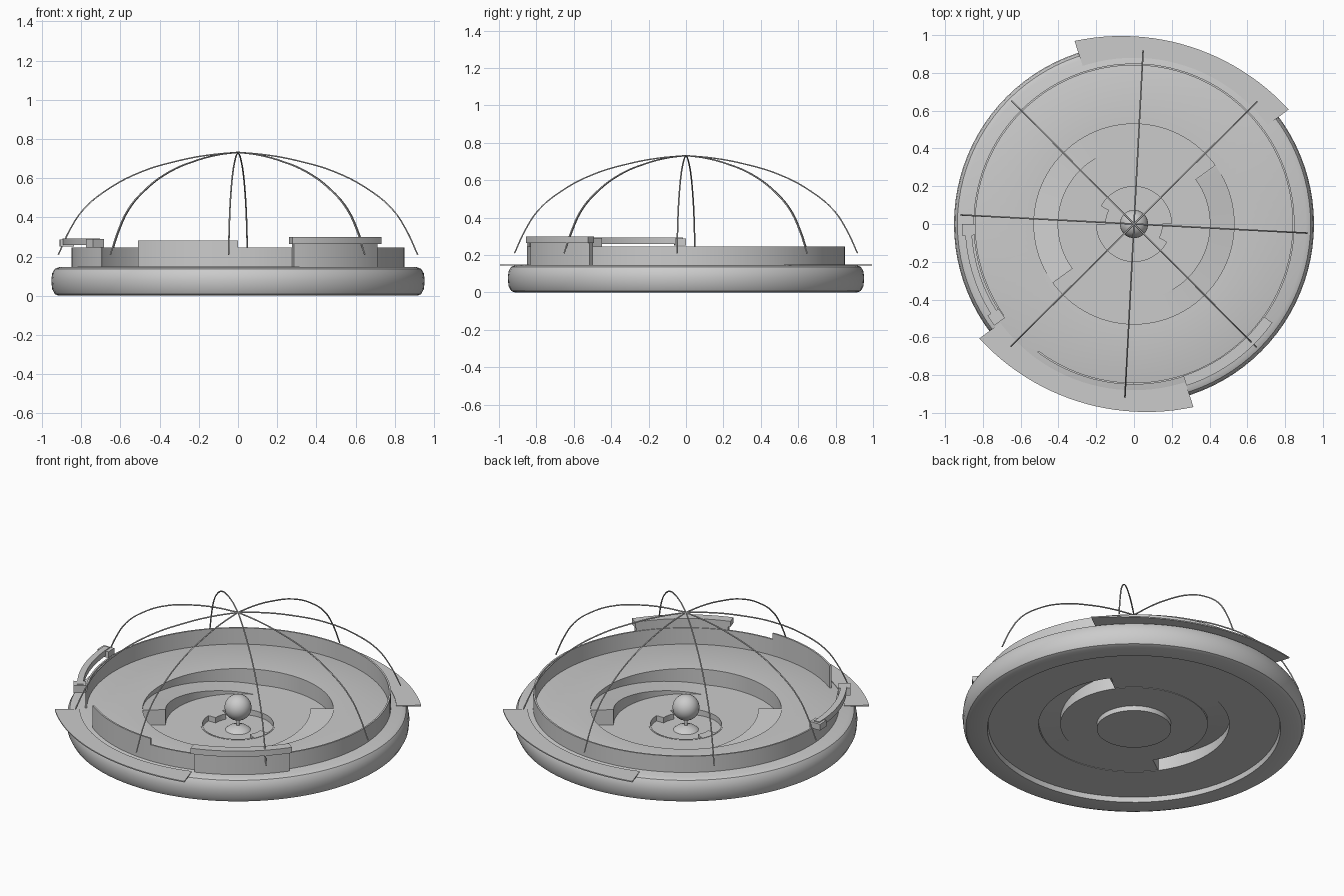
import bpy, bmesh
from math import cos, sin, radians, pi

if "Cube" in bpy.data.objects:
    bpy.data.objects.remove(bpy.data.objects["Cube"])


def finish(name, bm, angle=30):
    bmesh.ops.remove_doubles(bm, verts=bm.verts, dist=1e-5)
    bmesh.ops.recalc_face_normals(bm, faces=bm.faces)
    me = bpy.data.meshes.new(name)
    bm.to_mesh(me)
    bm.free()
    ob = bpy.data.objects.new(name, me)
    bpy.context.collection.objects.link(ob)
    bpy.ops.object.select_all(action='DESELECT')
    ob.select_set(True)
    bpy.context.view_layer.objects.active = ob
    bpy.ops.object.shade_smooth_by_angle(angle=radians(angle))
    return ob


def lathe(name, profile, n=96, closed=True):
    """Spin an (r, z) profile around the z axis."""
    bm = bmesh.new()
    vs = [bm.verts.new((r, 0, z)) for r, z in profile]
    pairs = list(zip(vs, vs[1:] + vs[:1])) if closed else list(zip(vs, vs[1:]))
    es = [bm.edges.new(p) for p in pairs]
    bmesh.ops.spin(bm, geom=vs + es, cent=(0, 0, 0), axis=(0, 0, 1),
                   angle=2 * pi, steps=n, use_duplicate=False)
    return finish(name, bm)


def arc_block(name, r0, r1, a0, a1, z0, z1, step=3):
    """Solid arc; radii and heights may be functions of t in 0..1."""
    val = lambda f, t: f(t) if callable(f) else f
    n = max(2, round((a1 - a0) / step))
    bm = bmesh.new()
    rings = []
    for i in range(n + 1):
        t = i / n
        a = radians(a0 + (a1 - a0) * t)
        ri, ro, lo, hi = (val(f, t) for f in (r0, r1, z0, z1))
        rings.append([bm.verts.new((r * cos(a), r * sin(a), z))
                      for r, z in ((ri, lo), (ro, lo), (ro, hi), (ri, hi))])
    for p, q in zip(rings, rings[1:]):
        for k in range(4):
            j = (k + 1) % 4
            bm.faces.new((p[k], p[j], q[j], q[k]))
    bm.faces.new(rings[0])
    bm.faces.new(rings[-1])
    return finish(name, bm)


# Rounded outer body with the raised floor and recessed underside
lathe("body", [(.53, .03), (.81, .03), (.815, 0), (.915, 0), (.935, .008),
               (.949, .035), (.953, .08), (.948, .115), (.935, .137),
               (.91, .147), (.53, .14)])

# Sunken centre pan and hub cup with a small pedestal
lathe("centre_pan", [(.2, .03), (.41, .03), (.41, .045), (.2, .045)])
lathe("hub", [(0, 0), (.207, 0), (.207, .047), (.198, .047), (.198, .014),
              (.07, .014), (.055, .028), (.025, .036), (.008, .04),
              (.008, .09), (0, .09)], 64, closed=False)

# Ball on the stem
bpy.ops.mesh.primitive_uv_sphere_add(segments=32, ring_count=16, radius=.075,
                                     location=(0, 0, .15))
ball = bpy.context.object
ball.name = "centre_ball"
bpy.ops.object.shade_smooth()


# Two spiral ramps that climb from the pan to the floor, half a turn each
def ramp(t):
    return .045 + .093 * max(0, (t - .42) / .58)


for k, a in enumerate((36, 216)):
    arc_block(f"ramp_{k}", .41, .531, a, a + 180, lambda t: ramp(t) - .012, ramp)
    arc_block(f"ramp_wall_{k}", .402, .41, a, a + 180, .03, ramp)
    arc_block(f"ramp_end_{k}", .402, .531, a - .8, a, .03, .138)
    # small catch on the hub rim
    arc_block(f"hub_catch_{k}", .15, .2, a + 115, a + 145, .012, .047)

# Thin flanges that overhang the body at front and back
for name, a in (("back_flange", 36.5), ("front_flange", 216.5)):
    arc_block(name, .88, lambda t: .985 + .034 * (2 * t - 1) ** 2,
              a, a + 71.5, .143, .15)

# Rim wall, with a gap and a taller front stretch
arc_block("rim_wall", .84, .85, -71, 215, .14, .245)
arc_block("rim_wall_tall", .84, .85, 233, 270, .14, .283)
arc_block("rim_wall_low", .84, .85, 270, 289, .14, .245)

# Front right box panel with an overhanging lip
arc_block("panel", .845, .88, -71, -36, .14, .268)
arc_block("panel_lip", .845, .9, -72, -35.5, .265, .3)

# Left clip rail with end lugs
arc_block("clip_rail", .86, .895, 181, 215, .258, .293)
arc_block("clip_lug_back", .84, .91, 180, 184, .25, .288)
arc_block("clip_lug_front", .845, .915, 212, 216, .245, .29)

# Eight bowed wires meeting at the apex
arch = [(0, .732), (.15, .718), (.3, .69), (.5, .63), (.67, .54),
        (.79, .44), (.86, .335), (.918, .21)]
for k in range(8):
    a = radians(-3 + 90 * (k // 2) + (47.8 if k % 2 else 0))
    cu = bpy.data.curves.new(f"wire_{k}", 'CURVE')
    cu.dimensions = '3D'
    cu.bevel_depth = .004
    cu.bevel_resolution = 1
    cu.resolution_u = 5
    cu.use_fill_caps = True
    sp = cu.splines.new('BEZIER')
    sp.bezier_points.add(len(arch) - 1)
    for p, (r, z) in zip(sp.bezier_points, arch):
        p.co = (r * cos(a), r * sin(a), z)
        p.handle_left_type = p.handle_right_type = 'AUTO'
    bpy.context.collection.objects.link(bpy.data.objects.new(f"wire_{k}", cu))
